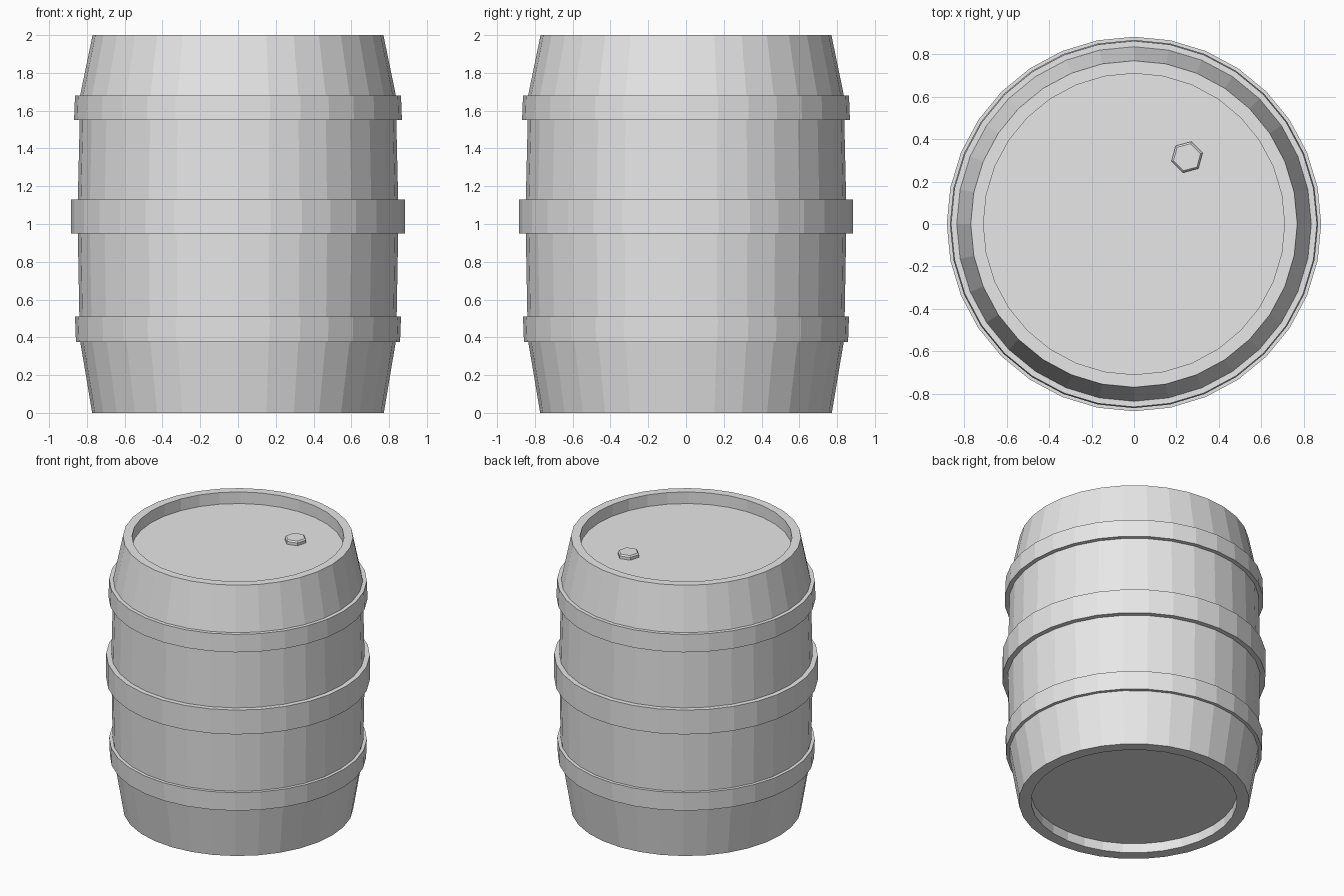
import bpy
import bmesh
from math import cos, sin, tau, radians

cube = bpy.data.objects.get("Cube")
if cube:
    bpy.data.objects.remove(cube, do_unlink=True)

SIDES = 32

grey = bpy.data.materials.new("light grey")
grey.use_nodes = True
colour = (0.8, 0.8, 0.8, 1)
grey.diffuse_color = colour
grey.node_tree.nodes["Principled BSDF"].inputs["Base Color"].default_value = colour


def lathe(name, profile, sides=SIDES, phase=0.0, location=(0, 0, 0), closed=False):
    """Turn a (radius, height) profile around z; open profiles get flat end caps."""
    bm = bmesh.new()
    rings = [[bm.verts.new((r * cos(phase + tau * i / sides),
                            r * sin(phase + tau * i / sides), z))
              for i in range(sides)] for r, z in profile]
    pairs = list(zip(rings, rings[1:]))
    if closed:
        pairs.append((rings[-1], rings[0]))
    else:
        bm.faces.new(rings[0])
        bm.faces.new(rings[-1])
    for a, b in pairs:
        for i in range(sides):
            j = (i + 1) % sides
            bm.faces.new((a[i], a[j], b[j], b[i]))
    bmesh.ops.recalc_face_normals(bm, faces=bm.faces)
    mesh = bpy.data.meshes.new(name)
    bm.to_mesh(mesh)
    bm.free()
    mesh.materials.append(grey)
    obj = bpy.data.objects.new(name, mesh)
    obj.location = location
    bpy.context.collection.objects.link(obj)
    return obj


# Bulging body with recessed bottom and lid
LID = 1.914
lathe("barrel_body", [
    (0.69, 0.07), (0.69, 0), (0.772, 0), (0.835, 0.375), (0.84, 0.51),
    (0.848, 0.95), (0.848, 1.13), (0.838, 1.55), (0.836, 1.68),
    (0.77, 2), (0.71, 2), (0.71, LID)])

# Hoops: bottom height, top height, bottom radius, top radius
for name, low, high, r_low, r_high in (
        ("lower_hoop", 0.375, 0.51, 0.858, 0.863),
        ("middle_hoop", 0.95, 1.13, 0.883, 0.883),
        ("upper_hoop", 1.55, 1.68, 0.868, 0.863)):
    lathe(name, [(0.82, low), (r_low, low), (r_high, high), (0.82, high)], closed=True)

# Hexagonal plug on the lid
lathe("lid_plug", [(0.076, -0.01), (0.076, 0.02), (0.066, 0.03)],
      sides=6, phase=radians(15), location=(0.25, 0.315, LID))
